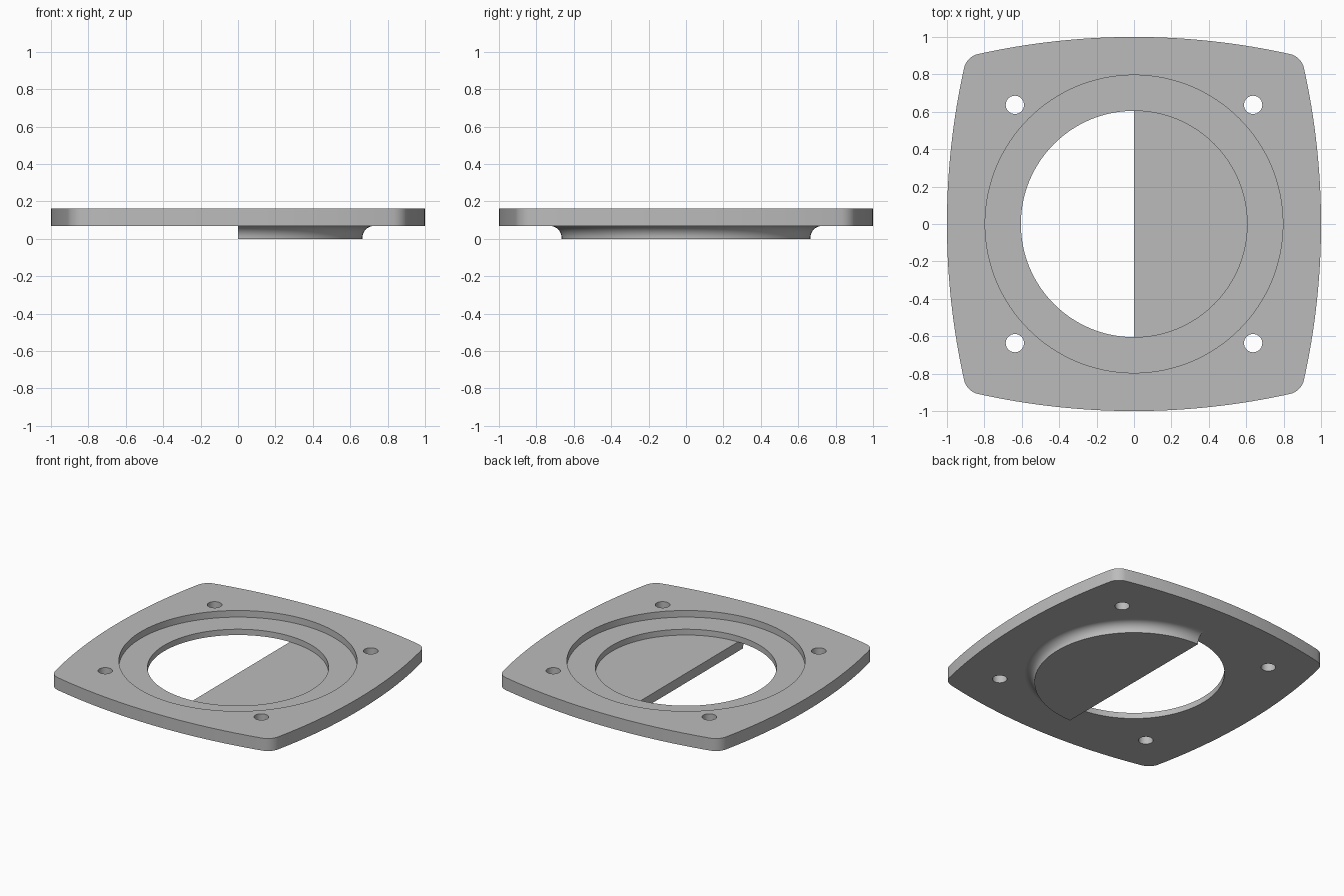
import bpy, bmesh
from math import sin, cos, pi, sqrt, atan2, radians

cube = bpy.data.objects.get("Cube")
if cube:
    bpy.data.objects.remove(cube, do_unlink=True)

TOP, UNDER, LEDGE = 0.162, 0.07, 0.113
BORE, RECESS = 0.605, 0.796

grey = bpy.data.materials.new("plain grey")
grey.use_nodes = True
colour = (0.5, 0.5, 0.5, 1)
grey.diffuse_color = colour
grey.node_tree.nodes["Principled BSDF"].inputs["Base Color"].default_value = colour


def arc(cx, cy, r, a0, a1, n):
    return [(cx + r * cos(a0 + (a1 - a0) * i / n),
             cy + r * sin(a0 + (a1 - a0) * i / n)) for i in range(n + 1)]


def finish(name, bm):
    bmesh.ops.recalc_face_normals(bm, faces=bm.faces)
    mesh = bpy.data.meshes.new(name)
    bm.to_mesh(mesh)
    bm.free()
    mesh.materials.append(grey)
    obj = bpy.data.objects.new(name, mesh)
    bpy.context.collection.objects.link(obj)
    return obj


def prism(name, outline, z0, z1):
    bm = bmesh.new()
    face = bm.faces.new([bm.verts.new((x, y, z0)) for x, y in outline])
    up = bmesh.ops.extrude_face_region(bm, geom=[face])["geom"]
    bmesh.ops.translate(bm, vec=(0, 0, z1 - z0),
                        verts=[v for v in up if isinstance(v, bmesh.types.BMVert)])
    return finish(name, bm)


def activate(obj):
    bpy.ops.object.select_all(action="DESELECT")
    obj.select_set(True)
    bpy.context.view_layer.objects.active = obj


def drill(obj, x, y, r, z0, z1, n):
    cutter = prism("cutter", arc(x, y, r, 0, 2 * pi, n)[:-1], z0, z1)
    cutter.hide_render = True
    mod = obj.modifiers.new("drill", "BOOLEAN")
    mod.operation, mod.solver, mod.object = "DIFFERENCE", "EXACT", cutter
    activate(obj)
    bpy.ops.object.modifier_apply(modifier=mod.name)
    bpy.data.objects.remove(cutter, do_unlink=True)


# Plate outline: four bowed sides blended by rounded corners
side, corner = 3.85, 0.1
k = side - 1
c = (sqrt(2 * (side - corner) ** 2 - k * k) - k) / 2
half = atan2(c, c + k)
quarter = arc(0, -k, side, pi / 2 - half, pi / 2 + half, 32)
quarter += arc(-c, c, corner, pi / 2 + half, pi - half, 8)[1:-1]
outline = []
for turn in range(4):
    ca, sa = cos(turn * pi / 2), sin(turn * pi / 2)
    outline += [(x * ca - y * sa, x * sa + y * ca) for x, y in quarter]
plate = prism("flange_plate", outline, UNDER, TOP)

# Central bore, stepped recess and bolt holes
drill(plate, 0, 0, RECESS, LEDGE, TOP + 0.1, 128)
drill(plate, 0, 0, BORE, UNDER - 0.1, TOP + 0.1, 128)
for sx in (-1, 1):
    for sy in (-1, 1):
        drill(plate, sx * 0.637, sy * 0.637, 0.049, UNDER - 0.1, TOP + 0.1, 32)

# Half disc closing one side of the bore, flaring into the plate underside
profile = [(0, 0)] + arc(0.73, 0.005, 0.065, pi, pi / 2, 10) + [(0, UNDER)]
profile.insert(1, (0.665, 0))
bm = bmesh.new()
section = bm.faces.new([bm.verts.new((0, -r, z)) for r, z in profile])
bmesh.ops.spin(bm, geom=[section], cent=(0, 0, 0), axis=(0, 0, 1),
               angle=pi, steps=64, use_duplicate=False)
bmesh.ops.remove_doubles(bm, verts=bm.verts, dist=1e-5)
bmesh.ops.dissolve_degenerate(bm, edges=bm.edges, dist=1e-5)
half_disc = finish("half_disc", bm)

for obj in (plate, half_disc):
    activate(obj)
    bpy.ops.object.shade_smooth_by_angle(angle=radians(30))
